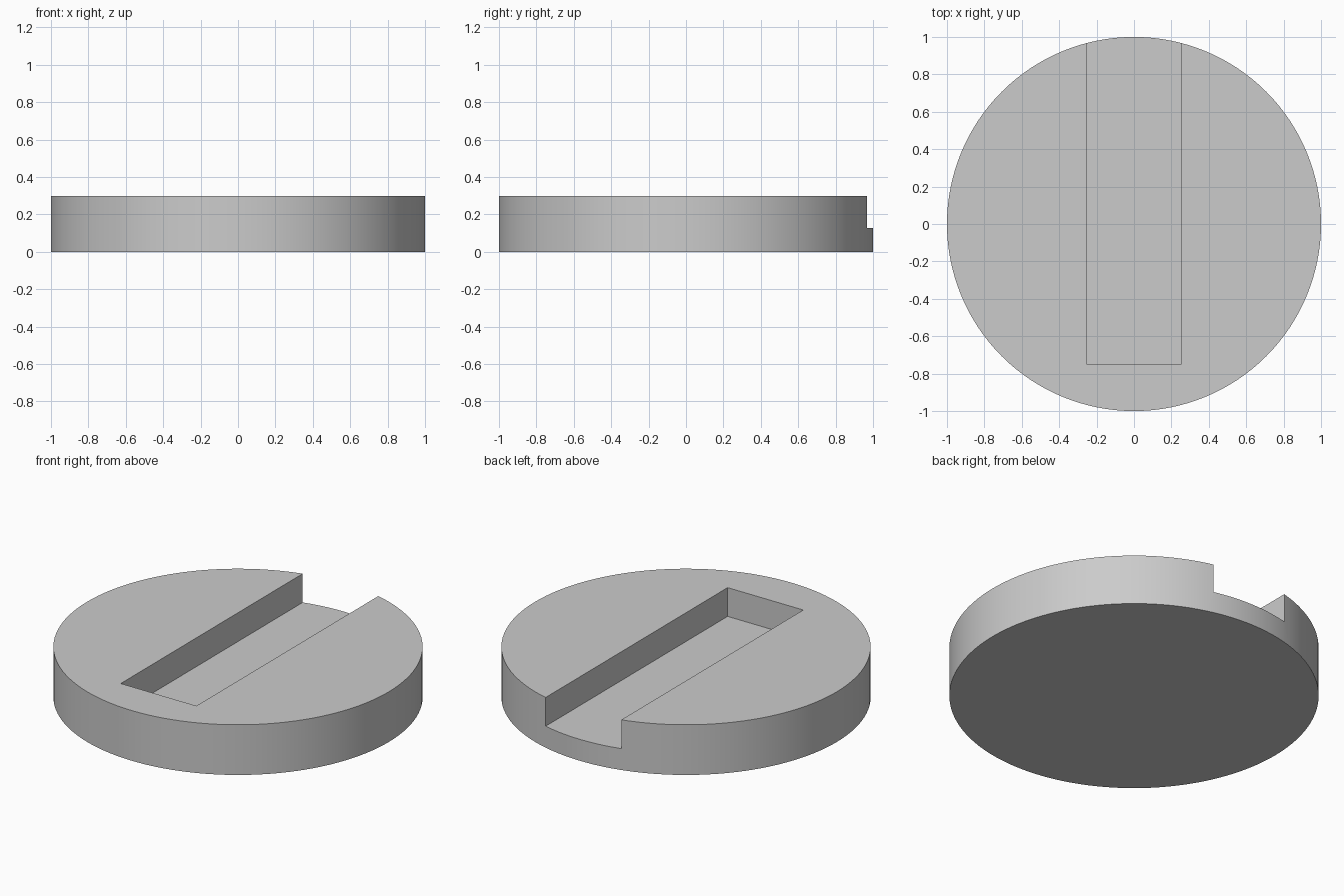
import bpy
import math

HEIGHT = 0.3
SLOT_FLOOR = 0.128
SLOT_WIDTH = 0.5
SLOT_FRONT, SLOT_BACK = -0.75, 1.2

cube = bpy.data.objects.get("Cube")
if cube:
    bpy.data.objects.remove(cube, do_unlink=True)

# Single grey material
grey = bpy.data.materials.new("light_grey")
grey.use_nodes = True
colour = (0.6, 0.6, 0.6, 1)
grey.diffuse_color = colour
grey.node_tree.nodes["Principled BSDF"].inputs["Base Color"].default_value = colour

# Round disc
bpy.ops.mesh.primitive_cylinder_add(vertices=128, radius=1, depth=HEIGHT,
                                    location=(0, 0, HEIGHT / 2))
disc = bpy.context.object
disc.name = "slotted_disc"
disc.data.materials.append(grey)

# Slot cutter, closed at the front and open through the back rim
bpy.ops.mesh.primitive_cube_add(size=1, location=(0, (SLOT_FRONT + SLOT_BACK) / 2,
                                                  SLOT_FLOOR + HEIGHT / 2))
cutter = bpy.context.object
cutter.name = "slot_cutter"
cutter.scale = (SLOT_WIDTH, SLOT_BACK - SLOT_FRONT, HEIGHT)
cutter.hide_render = True
cutter.data.materials.append(grey)

# Cut the slot, then discard the cutter
bpy.ops.object.select_all(action="DESELECT")
disc.select_set(True)
bpy.context.view_layer.objects.active = disc
cut = disc.modifiers.new("slot", "BOOLEAN")
cut.operation = "DIFFERENCE"
cut.solver = "EXACT"
cut.object = cutter
bpy.ops.object.modifier_apply(modifier=cut.name)
bpy.data.objects.remove(cutter, do_unlink=True)

# Smooth rim with crisp edges
bpy.ops.object.shade_smooth_by_angle(angle=math.radians(30))
